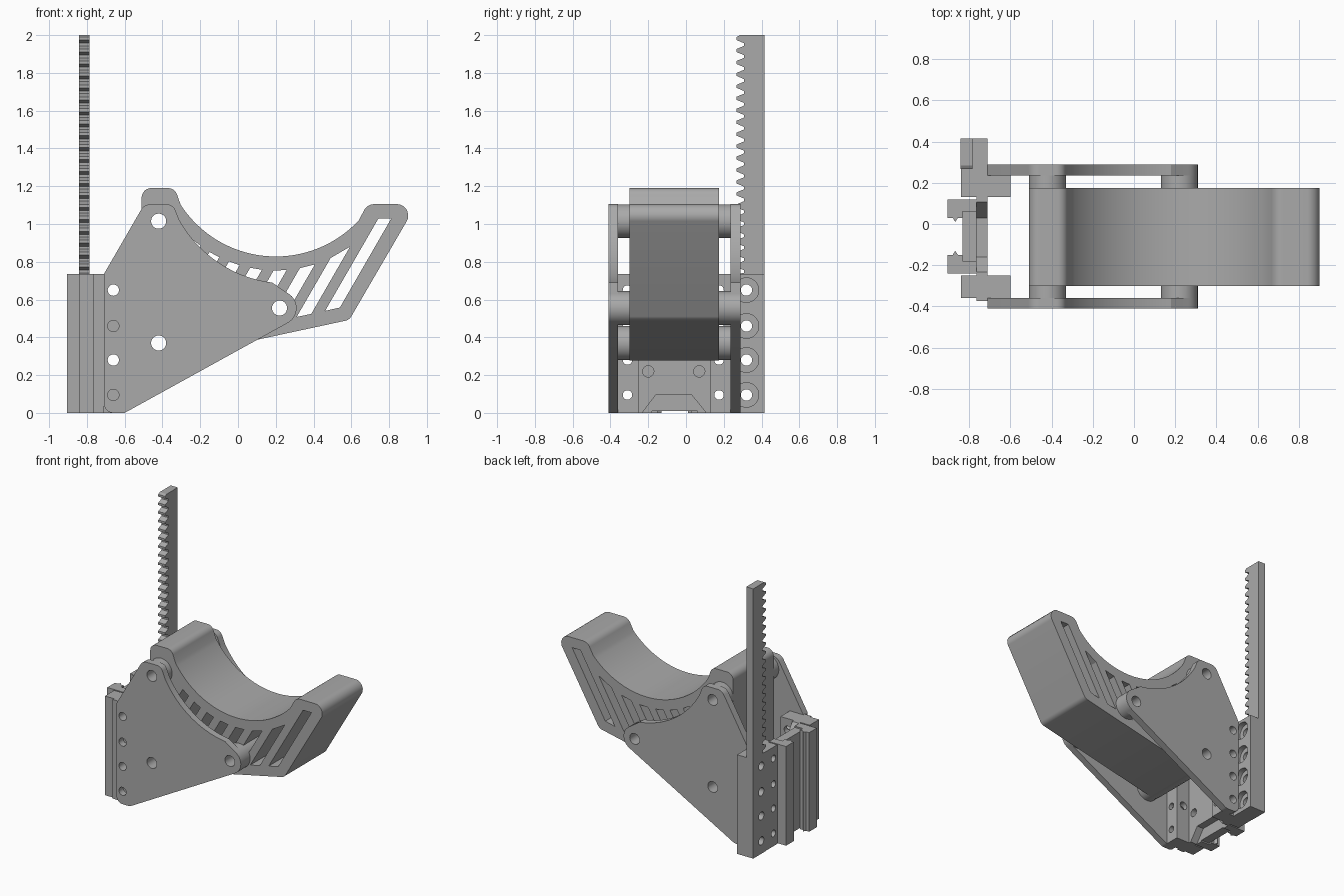
import bpy, bmesh, math
from mathutils import Vector

if "Cube" in bpy.data.objects:
    bpy.data.objects.remove(bpy.data.objects["Cube"])

grey = bpy.data.materials.new("plain_grey")
grey.use_nodes = True
grey.diffuse_color = (0.4, 0.4, 0.4, 1)
grey.node_tree.nodes["Principled BSDF"].inputs["Base Color"].default_value = (0.4, 0.4, 0.4, 1)


def prism(name, pts, axis, lo, hi):
    """Extrude a 2D outline along an axis: x takes (y,z), y takes (x,z), z takes (x,y)."""
    place = {"x": lambda a, b, d: (d, a, b),
             "y": lambda a, b, d: (a, d, b),
             "z": lambda a, b, d: (a, b, d)}[axis]
    bm = bmesh.new()
    low = [bm.verts.new(place(a, b, lo)) for a, b in pts]
    high = [bm.verts.new(place(a, b, hi)) for a, b in pts]
    bm.faces.new(low)
    bm.faces.new(high)
    n = len(pts)
    for i in range(n):
        j = (i + 1) % n
        bm.faces.new((low[i], low[j], high[j], high[i]))
    bmesh.ops.recalc_face_normals(bm, faces=bm.faces)
    mesh = bpy.data.meshes.new(name)
    bm.to_mesh(mesh)
    bm.free()
    ob = bpy.data.objects.new(name, mesh)
    bpy.context.collection.objects.link(ob)
    mesh.materials.append(grey)
    return ob


def arc(cx, cy, r, a0, a1, n):
    return [(cx + r * math.cos(math.radians(a0 + (a1 - a0) * i / n)),
             cy + r * math.sin(math.radians(a0 + (a1 - a0) * i / n))) for i in range(n + 1)]


def rod(name, a, b, r, axis, lo, hi, n=32):
    return prism(name, arc(a, b, r, 0, 360, n)[:-1], axis, lo, hi)


def rounded(corners, n=8):
    """Outline from (a, b) or (a, b, radius) corners."""
    out = []
    for i, c in enumerate(corners):
        p = Vector(c[:2])
        if len(c) < 3:
            out.append(tuple(p))
            continue
        u = (Vector(corners[i - 1][:2]) - p).normalized()
        v = (Vector(corners[(i + 1) % len(corners)][:2]) - p).normalized()
        half = u.angle(v) / 2
        mid = p + (u + v).normalized() * (c[2] / math.sin(half))
        s = p + u * (c[2] / math.tan(half)) - mid
        e = p + v * (c[2] / math.tan(half)) - mid
        for k in range(n + 1):
            w = (s * (1 - k / n) + e * (k / n)).normalized() * c[2]
            out.append(tuple(mid + w))
    return out


def combine(ob, tools, op="DIFFERENCE"):
    """Boolean the tools into the part, then drop them."""
    bpy.context.view_layer.objects.active = ob
    for t in tools:
        m = ob.modifiers.new("bool", "BOOLEAN")
        m.operation, m.solver, m.object = op, "EXACT", t
        bpy.ops.object.modifier_apply(modifier=m.name)
        bpy.data.objects.remove(t)


def box(name, x0, x1, y0, y1, z0, z1):
    return prism(name, [(x0, y0), (x1, y0), (x1, y1), (x0, y1)], "z", z0, z1)


parts = []
H = 0.735
BOLTS = [(-0.42, 1.015), (0.22, 0.555), (-0.42, 0.37)]
SCREW_Z = [0.095, 0.28, 0.46, 0.65]
CX, CZ = 0.2, 1.428                      # centre of the cradle hollow


def base_line(x):
    return 0.489 + 0.215 * (x - 0.574)


# Cradle body with a round hollow
outline = rounded([(-0.51, base_line(-0.51), 0.09), (0.589, base_line(0.589), 0.05),
                   (0.946, 1.105, 0.06), (0.685, 1.105, 0.06)]
                  + arc(CX, CZ, 0.6, -43, -147, 40)
                  + [(-0.335, 1.19, 0.05), (-0.51, 1.19, 0.05)])
cradle = prism("cradle", outline, "y", -0.30, 0.175)


# Slanted slots, trimmed by the base and the hollow
def slot_end(u, k):
    z = 0.2
    while z < base_line(u + (z - 0.5) * 0.577) + 0.075 or u + (z - 0.5) * 0.577 < -0.44:
        z += 0.002
    bottom = (u + (z - 0.5) * 0.577, z)
    while z < 1.03:
        x = u + (z - 0.5) * 0.577
        if k and math.hypot(x - CX, z - CZ) < 0.675:
            break
        z += 0.002
    return bottom, (u + (z - 0.5) * 0.577, z)


slots = []
for k in range(8):
    u = 0.438 - 0.132 * k
    (b0, t0), (b1, t1) = slot_end(u, k), slot_end(u + 0.068, k)
    slots.append(prism("slot", [b0, b1, t1, t0], "y", -0.5, 0.4))
combine(cradle, slots)

# Spacers and bolt holes through the cradle
combine(cradle, [rod("spacer", x, z, 0.0895, "y", -0.36, 0.235, 48) for x, z in BOLTS], "UNION")
combine(cradle, [rod("hole", x, z, 0.04, "y", -0.6, 0.6) for x, z in BOLTS])
parts.append(cradle)


# Side plates
def arc3(p, q, r, n):
    (ax, ay), (bx, by), (cx, cy) = p, q, r
    d = 2 * (ax * (by - cy) + bx * (cy - ay) + cx * (ay - by))
    a, b, c = ax * ax + ay * ay, bx * bx + by * by, cx * cx + cy * cy
    ox = (a * (by - cy) + b * (cy - ay) + c * (ay - by)) / d
    oy = (a * (cx - bx) + b * (ax - cx) + c * (bx - ax)) / d
    ang = [math.degrees(math.atan2(y - oy, x - ox)) for x, y in (p, r)]
    return arc(ox, oy, math.hypot(ax - ox, ay - oy), ang[0], ang[1], n)


plate = rounded([(-0.71, 0, 0.05), (-0.71, 0.735), (-0.496, 1.105, 0.06), (-0.345, 1.105, 0.05)]
                + arc3((-0.31, 1.02), (-0.07, 0.775), (0.18, 0.69), 24)
                + arc(0.22, 0.555, 0.09, 60, -61, 16) + [(-0.6, 0, 0.05)])
for name, y0, y1 in (("front_side_plate", -0.41, -0.36), ("back_side_plate", 0.235, 0.288)):
    ob = prism(name, plate, "y", y0, y1)
    combine(ob, [rod("hole", x, z, 0.04, "y", -0.6, 0.6) for x, z in BOLTS])
    combine(ob, [rod("hole", -0.66, z, 0.03, "y", -0.6, 0.6, 20) for z in SCREW_Z])
    parts.append(ob)

# Back mounting bracket with a seat for the rack, counterbored
back = prism("back_bracket", [(-0.785, 0.415), (-0.71, 0.415), (-0.71, 0.235), (-0.60, 0.235),
                              (-0.60, 0.13), (-0.84, 0.13), (-0.84, 0.27), (-0.785, 0.27)],
             "z", 0, H)
combine(back, [rod("bore", 0.32, z, 0.065, "x", -0.75, -0.65) for z in SCREW_Z])
combine(back, [rod("hole", 0.32, z, 0.03, "x", -0.9, -0.7, 20) for z in SCREW_Z])

# Front mounting bracket
front = prism("front_bracket", [(-0.84, -0.25), (-0.60, -0.25), (-0.60, -0.36), (-0.71, -0.36),
                                (-0.71, -0.375), (-0.765, -0.375), (-0.765, -0.36),
                                (-0.84, -0.36)], "z", 0, H)
for ob, y in ((back, 0.175), (front, -0.31)):
    combine(ob, [rod("hole", y, z, 0.025, "x", -1, -0.5, 20) for z in SCREW_Z])
    combine(ob, [rod("hole", -0.66, z, 0.03, "y", -0.6, 0.6, 20) for z in (0.28, 0.65)])
    parts.append(ob)

# Toothed rack
pitch = (2 - H) / 20
profile = [(0.415, 2), (0.415, 0), (0.27, 0), (0.27, H)]
for i in range(20):
    z = H + i * pitch
    profile += [(0.307, z + pitch * f) if f in (0.1, 0.32) else (0.268, z + pitch * f)
                for f in (0.1, 0.32, 0.58, 0.84)]
profile += [(0.285, 2)]
rack = prism("toothed_rack", profile, "x", -0.842, -0.785)
combine(rack, [rod("hole", 0.32, z, 0.03, "x", -1, -0.7, 20) for z in SCREW_Z])
parts.append(rack)

# Centre plate with tapered notches and screw holes
centre = box("centre_plate", -0.765, -0.71, -0.25, 0.13, 0, H)
notch = [(-0.24, -0.01), (-0.16, 0.095), (0.03, 0.095), (0.115, -0.01)]
combine(centre, [prism("notch", notch, "x", -0.9, -0.6),
                 prism("notch", [(y, H - z) for y, z in notch], "x", -0.9, -0.6)])
combine(centre, [rod("hole", y, z, 0.03, "x", -0.75, -0.6, 20)
                 for y in (-0.2, 0.07) for z in (0.22, H - 0.22)])
parts.append(centre)

# Slide carriage: inner bar and two mirrored grooved rails
parts.append(box("slide_bar", -0.832, -0.765, -0.18, 0.06, 0.01, H - 0.01))
rail = [(-0.905, 0.12), (-0.765, 0.12), (-0.765, 0.06), (-0.832, 0.06), (-0.832, 0.03),
        (-0.855, 0.03), (-0.868, 0.01), (-0.88, 0.03), (-0.905, 0.03)]
parts.append(prism("back_rail", rail, "z", 0, H))
parts.append(prism("front_rail", [(x, -0.12 - y) for x, y in rail], "z", 0, H))

# Smooth round surfaces, keep edges crisp
bpy.ops.object.select_all(action="DESELECT")
for ob in parts:
    ob.select_set(True)
bpy.context.view_layer.objects.active = parts[0]
bpy.ops.object.shade_smooth_by_angle(angle=math.radians(25))
